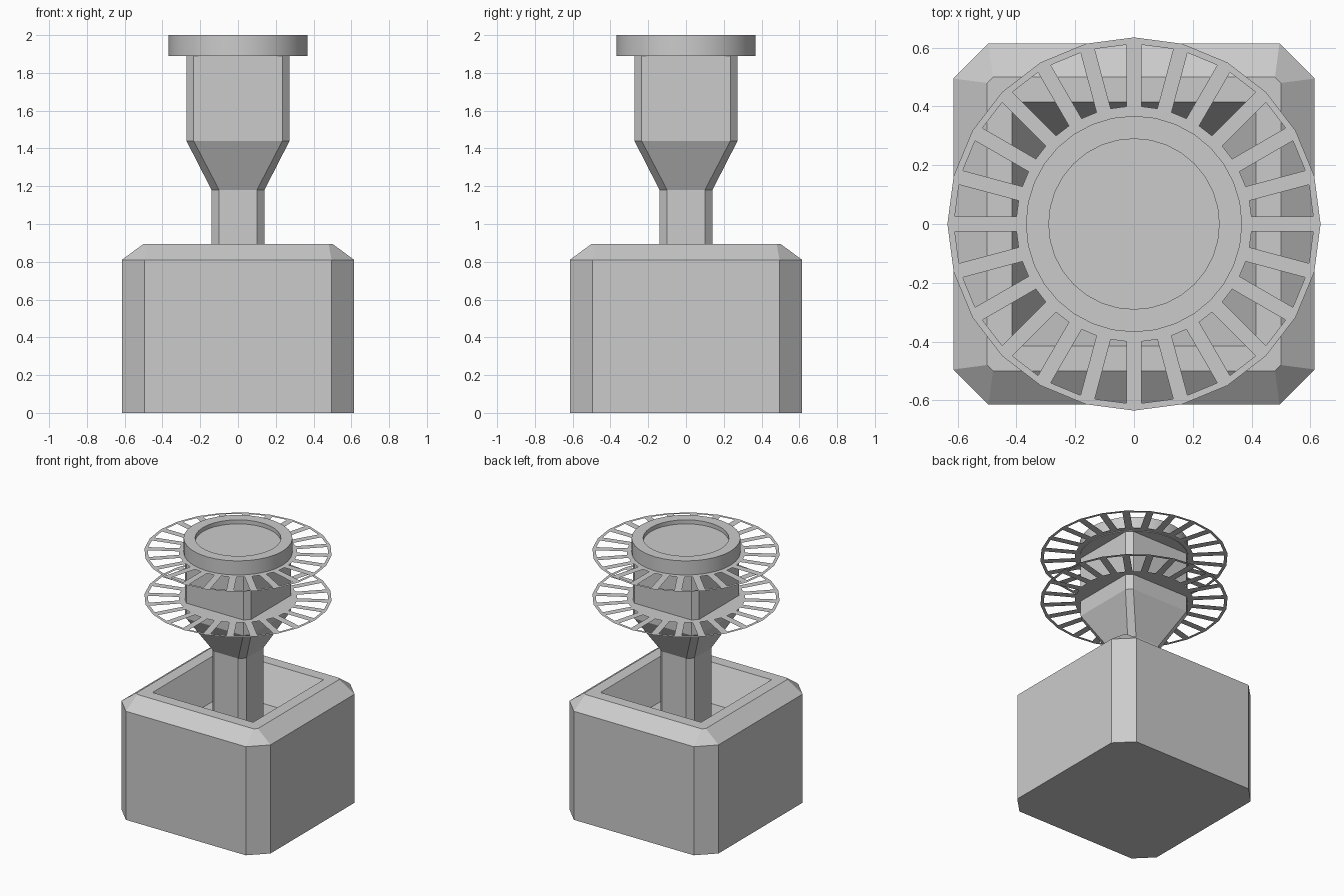
import bpy, bmesh, math
from mathutils import Vector, Matrix

if "Cube" in bpy.data.objects:
    bpy.data.objects.remove(bpy.data.objects["Cube"])


def finish(name, bm):
    bmesh.ops.remove_doubles(bm, verts=bm.verts, dist=1e-5)
    bmesh.ops.recalc_face_normals(bm, faces=bm.faces)
    mesh = bpy.data.meshes.new(name)
    bm.to_mesh(mesh)
    bm.free()
    obj = bpy.data.objects.new(name, mesh)
    bpy.context.collection.objects.link(obj)
    return obj


def chamfered_square(half, flat, z):
    """Eight-point square section; flat == half gives sharp corners."""
    h, f = half, flat
    pts = [(h, -f), (h, f), (f, h), (-f, h), (-h, f), (-h, -f), (-f, -h), (f, -h)]
    return [(x, y, z) for x, y in pts]


def circle(r, z, n=32):
    return [(r * math.cos(2 * math.pi * i / n), r * math.sin(2 * math.pi * i / n), z)
            for i in range(n)]


def loft(name, sections):
    """Skin a stack of sections and close both ends."""
    bm = bmesh.new()
    rows = [[bm.verts.new(p) for p in s] for s in sections]
    n = len(rows[0])
    for a, b in zip(rows, rows[1:]):
        for i in range(n):
            j = (i + 1) % n
            bm.faces.new((a[i], a[j], b[j], b[i]))
    bm.faces.new(rows[0][::-1])
    bm.faces.new(rows[-1])
    return finish(name, bm)


def spoked_ring(name, z, n=24, hub=0.4, rim_in=0.61, rim_out=0.635, w=0.025):
    """Flat, paper-thin wheel with straight spokes."""
    bm = bmesh.new()
    sp = []
    for i in range(n):
        rot = Matrix.Rotation(2 * math.pi * i / n, 3, 'Z')
        local = [(hub, -w), (hub, w), (rim_in, -w), (rim_in, w), (rim_out, 0)]
        sp.append([bm.verts.new(rot @ Vector((u, v, z))) for u, v in local])
    for i in range(n):
        a, b = sp[i], sp[(i + 1) % n]
        bm.faces.new((a[0], a[2], a[3], a[1]))
        bm.faces.new((a[2], a[4], a[3]))
        bm.faces.new((a[3], a[4], b[4], b[2]))
    bm.faces.new([v for s in sp for v in s[:2]])
    return finish(name, bm)


# Hollow base box with sloped rim and tapered recess
loft("base_box", [
    chamfered_square(0.615, 0.495, 0),
    chamfered_square(0.615, 0.495, 0.81),
    chamfered_square(0.5, 0.48, 0.895),
    chamfered_square(0.415, 0.415, 0.895),
    chamfered_square(0.3, 0.3, 0.65),
])

# Stem flaring into the upper body
loft("column", [
    chamfered_square(0.14, 0.1, 0.65),
    chamfered_square(0.14, 0.1, 1.18),
    chamfered_square(0.273, 0.235, 1.44),
    chamfered_square(0.273, 0.235, 1.89),
])

# Round cap with shallow dish
cap = loft("cap", [circle(0.368, 1.89), circle(0.368, 2.0),
                   circle(0.29, 2.0), circle(0.29, 1.97)])
bpy.context.view_layer.objects.active = cap
cap.select_set(True)
bpy.ops.object.shade_smooth_by_angle(angle=math.radians(30))

# Two thin spoked wheels
spoked_ring("upper_spoked_ring", 1.895)
spoked_ring("lower_spoked_ring", 1.555)
